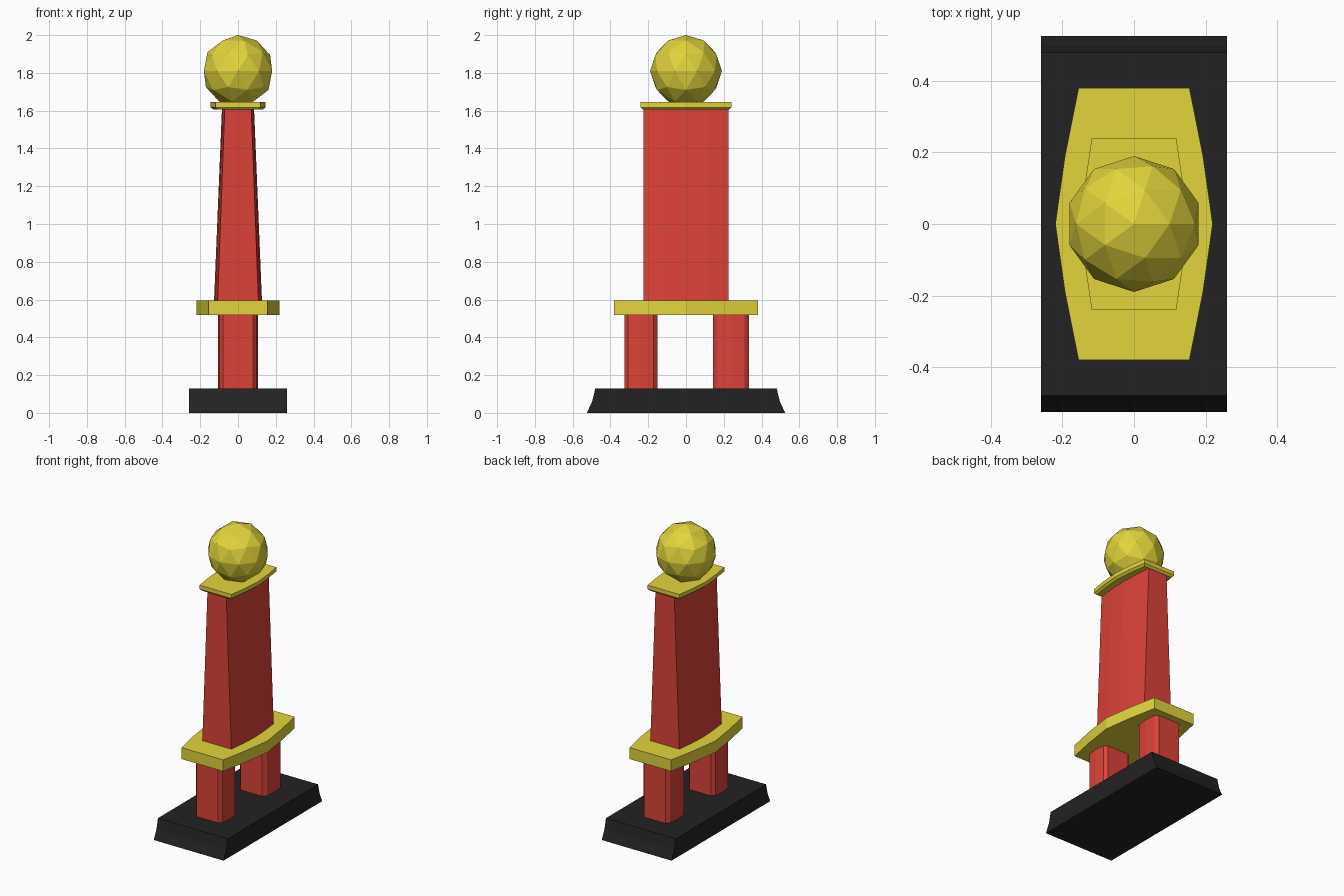
import bpy, bmesh

if "Cube" in bpy.data.objects:
    bpy.data.objects.remove(bpy.data.objects["Cube"])


def material(name, color):
    m = bpy.data.materials.new(name)
    m.diffuse_color = (*color, 1)
    m.use_nodes = True
    m.node_tree.nodes["Principled BSDF"].inputs["Base Color"].default_value = m.diffuse_color
    return m


RED = material("red", (0.72, 0.055, 0.04))
YELLOW = material("yellow", (0.76, 0.66, 0.045))
BLACK = material("black", (0.016, 0.016, 0.016))


def add_object(name, bm, mat):
    bmesh.ops.recalc_face_normals(bm, faces=bm.faces)
    mesh = bpy.data.meshes.new(name)
    bm.to_mesh(mesh)
    bm.free()
    mesh.materials.append(mat)
    ob = bpy.data.objects.new(name, mesh)
    bpy.context.collection.objects.link(ob)
    return ob


def loft(name, rings, mat):
    """Skin a stack of equal-length rings and cap both ends."""
    bm = bmesh.new()
    loops = [[bm.verts.new(p) for p in ring] for ring in rings]
    for a, b in zip(loops, loops[1:]):
        for i in range(len(a)):
            j = (i + 1) % len(a)
            bm.faces.new((a[i], a[j], b[j], b[i]))
    bm.faces.new(loops[0])
    bm.faces.new(loops[-1])
    return add_object(name, bm, mat)


def bowed(z, end_x, near_x, mid_x, half_y, near_y, cy=0):
    """Flat-ended outline whose long sides bulge outwards."""
    side = [(end_x, -half_y), (near_x, -near_y), (mid_x, 0),
            (near_x, near_y), (end_x, half_y)]
    outline = side + [(-x, -y) for x, y in side]
    return [(x, y + cy, z) for x, y in outline]


# Base: flared profile extruded across x
half = [(0.525, 0), (0.497, 0.06), (0.48, 0.13)]
profile = half + [(-y, z) for y, z in reversed(half)]
loft("base", [[(x, y, z) for y, z in profile] for x in (-0.26, 0.26)], BLACK)

# Two faceted legs
for name, cy, hy, ny in (("front_leg", -0.239, 0.087, 0.067),
                         ("back_leg", 0.238, 0.095, 0.073)):
    loft(name, [bowed(z, 0.08, 0.099, 0.107, hy, ny, cy) for z in (0.125, 0.525)], RED)

# Platform
loft("platform", [bowed(z, 0.155, 0.193, 0.22, 0.38, 0.19) for z in (0.518, 0.595)], YELLOW)

# Tapered column
loft("column", [bowed(0.59, 0.108, 0.121, 0.127, 0.225, 0.113),
                bowed(1.61, 0.07, 0.08, 0.085, 0.225, 0.113)], RED)

# Cap with a bevelled underside
loft("cap", [bowed(1.605, 0.105, 0.122, 0.13, 0.227, 0.113),
             bowed(1.618, 0.118, 0.136, 0.145, 0.24, 0.12),
             bowed(1.645, 0.118, 0.136, 0.145, 0.24, 0.12)], YELLOW)

# Faceted ball on top
bpy.ops.mesh.primitive_ico_sphere_add(subdivisions=2, radius=0.19, location=(0, 0, 1.81))
ball = bpy.context.object
ball.name = "ball"
ball.data.materials.append(YELLOW)
